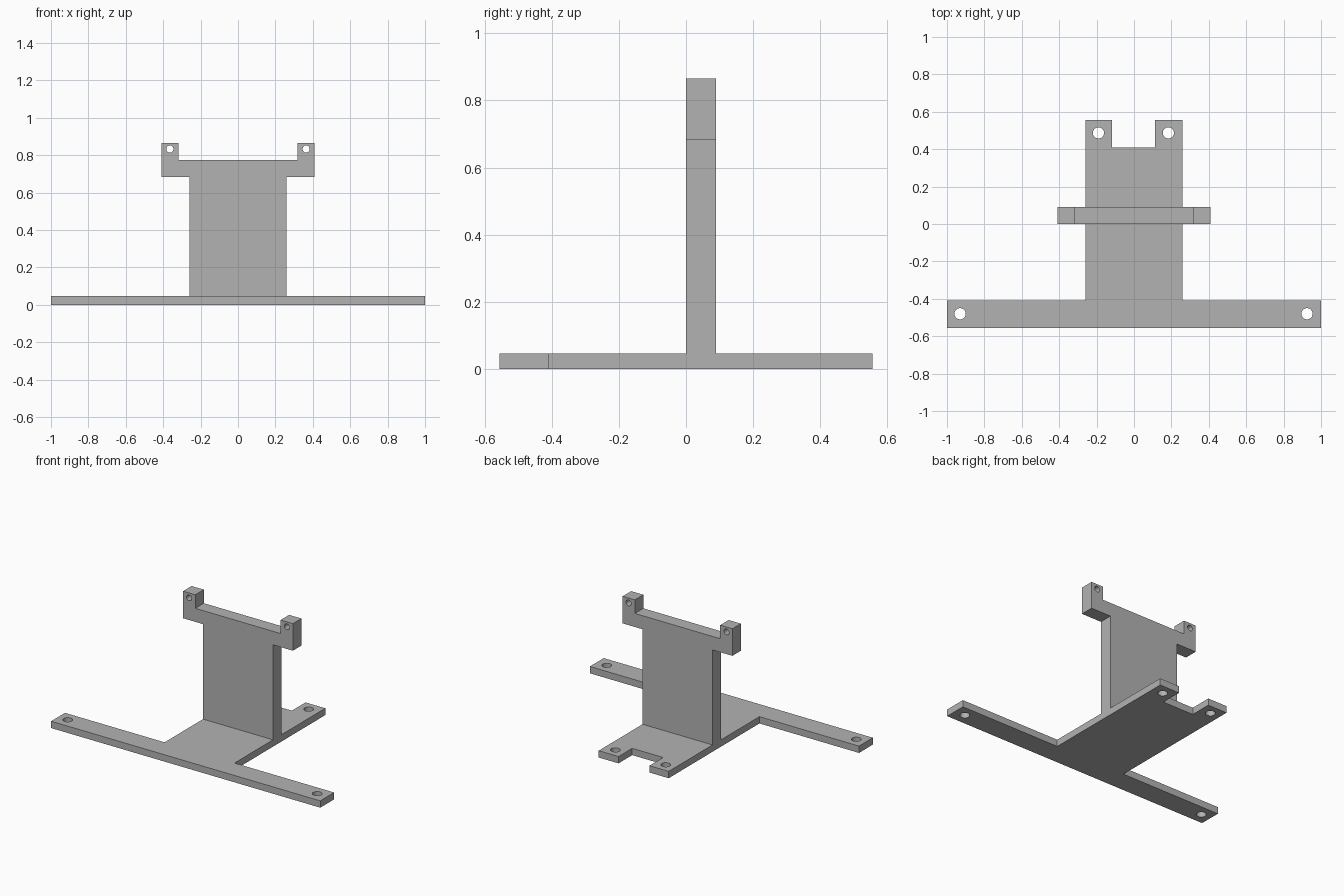
import bpy, bmesh
from math import cos, sin, pi, radians
from mathutils import Matrix

cube = bpy.data.objects.get("Cube")
if cube:
    bpy.data.objects.remove(cube)

grey = bpy.data.materials.new("plain grey")
grey.use_nodes = True
colour = (0.45, 0.45, 0.45, 1)
grey.diffuse_color = colour
grey.node_tree.nodes["Principled BSDF"].inputs["Base Color"].default_value = colour


def circle(x, y, r, n=32):
    return [(x + r * cos(2 * pi * i / n), y + r * sin(2 * pi * i / n)) for i in range(n)]


def drilled_plate(name, outline, holes, thickness, matrix):
    """Extrude a flat outline with round holes into a solid plate."""
    curve = bpy.data.curves.new(name + " profile", "CURVE")
    curve.dimensions = "2D"
    curve.fill_mode = "BOTH"
    curve.extrude = thickness / 2
    for loop in [outline] + [circle(*h) for h in holes]:
        spline = curve.splines.new("POLY")
        spline.points.add(len(loop) - 1)
        for point, (x, y) in zip(spline.points, loop):
            point.co = (x, y, 0, 1)
        spline.use_cyclic_u = True
    helper = bpy.data.objects.new(name + " helper", curve)
    bpy.context.collection.objects.link(helper)
    bpy.context.view_layer.update()
    depsgraph = bpy.context.evaluated_depsgraph_get()
    mesh = bpy.data.meshes.new_from_object(helper.evaluated_get(depsgraph))
    bpy.data.objects.remove(helper)
    bpy.data.curves.remove(curve)

    # Weld caps to walls and place the plate
    bm = bmesh.new()
    bm.from_mesh(mesh)
    bmesh.ops.remove_doubles(bm, verts=bm.verts, dist=0.0001)
    bm.transform(matrix)
    bmesh.ops.recalc_face_normals(bm, faces=bm.faces)
    bm.to_mesh(mesh)
    bm.free()
    mesh.name = name
    mesh.materials.clear()
    mesh.materials.append(grey)
    obj = bpy.data.objects.new(name, mesh)
    bpy.context.collection.objects.link(obj)
    bpy.ops.object.select_all(action="DESELECT")
    obj.select_set(True)
    bpy.context.view_layer.objects.active = obj
    bpy.ops.object.shade_smooth_by_angle(angle=radians(30))
    return obj


base_thickness = 0.046
wall_thickness = 0.09
half_width = 0.26

# Base: wide front bar, central tongue and two rear tabs
base_outline = [(-1, -0.555), (1, -0.555), (1, -0.408), (half_width, -0.408),
                (half_width, 0.555), (0.113, 0.555), (0.113, 0.41),
                (-0.117, 0.41), (-0.117, 0.555), (-half_width, 0.555),
                (-half_width, -0.408), (-1, -0.408)]
base_holes = [(-0.93, -0.48, 0.03), (0.925, -0.48, 0.03),
              (-0.19, 0.487, 0.03), (0.184, 0.487, 0.03)]
drilled_plate("base_plate", base_outline, base_holes, base_thickness,
              Matrix.Translation((0, 0, base_thickness / 2)))

# Upright: plain wall with an ear on each side, mirrored from one half
half = [(half_width, base_thickness), (half_width, 0.684), (0.408, 0.684),
        (0.408, 0.866), (0.317, 0.866), (0.317, 0.775)]
wall_outline = half + [(-x, z) for x, z in reversed(half)]
wall_holes = [(side * 0.364, 0.833, 0.019) for side in (-1, 1)]
drilled_plate("upright_wall", wall_outline, wall_holes, wall_thickness,
              Matrix.Translation((0, wall_thickness / 2, 0)) @ Matrix.Rotation(pi / 2, 4, "X"))
